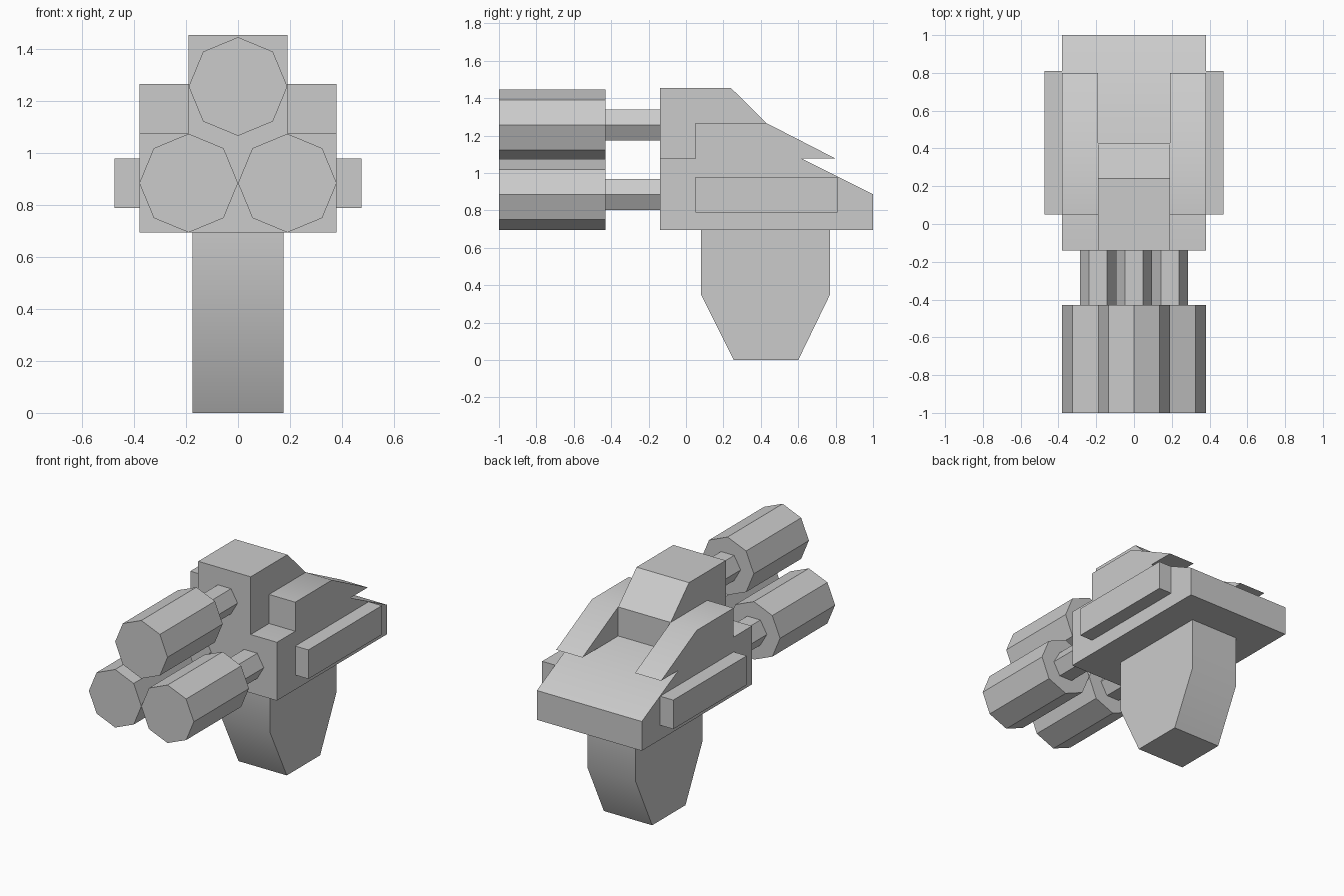
import bpy
import bmesh
import math
from mathutils import Matrix

cube = bpy.data.objects.get("Cube")
if cube:
    bpy.data.objects.remove(cube, do_unlink=True)

grey = bpy.data.materials.new("plain_grey")
grey.use_nodes = True
colour = (0.6, 0.6, 0.6, 1.0)
grey.diffuse_color = colour
grey.node_tree.nodes["Principled BSDF"].inputs["Base Color"].default_value = colour


def finish(name, bm):
    """Turn a bmesh into a shaded object."""
    bmesh.ops.recalc_face_normals(bm, faces=bm.faces)
    mesh = bpy.data.meshes.new(name)
    bm.to_mesh(mesh)
    bm.free()
    mesh.materials.append(grey)
    obj = bpy.data.objects.new(name, mesh)
    bpy.context.collection.objects.link(obj)
    bpy.ops.object.select_all(action='DESELECT')
    obj.select_set(True)
    bpy.context.view_layer.objects.active = obj
    bpy.ops.object.shade_smooth_by_angle(angle=math.radians(30))
    return obj


def side_prism(name, profile, x0, x1):
    """Extrude a (y, z) side profile from x0 to x1."""
    bm = bmesh.new()
    face = bm.faces.new([bm.verts.new((x0, y, z)) for y, z in profile])
    grown = bmesh.ops.extrude_face_region(bm, geom=[face])["geom"]
    for v in grown:
        if isinstance(v, bmesh.types.BMVert):
            v.co.x = x1
    return finish(name, bm)


def tube(name, sides, radius, x, z, y0, y1):
    """Closed cylinder along y with a corner pointing to each side."""
    bm = bmesh.new()
    bmesh.ops.create_cone(bm, cap_ends=True, segments=sides, radius1=radius,
                          radius2=radius, depth=y1 - y0)
    bmesh.ops.rotate(bm, verts=bm.verts, matrix=Matrix.Rotation(math.pi / 2, 3, 'X'))
    # Put the first corner exactly on the x axis
    corner = bm.verts[:][0].co
    turn = math.atan2(corner.z, corner.x)
    bmesh.ops.rotate(bm, verts=bm.verts, matrix=Matrix.Rotation(turn, 3, 'Y'))
    bmesh.ops.translate(bm, verts=bm.verts, vec=(x, (y0 + y1) / 2, z))
    return finish(name, bm)


# Main body: wedge-backed base and the raised central housing
BOTTOM, DECK, SHOULDER, TOP = 0.695, 1.077, 1.267, 1.455
FRONT, HALF, INNER = -0.14, 0.38, 0.19
side_prism("body_base", [(FRONT, BOTTOM), (FRONT, DECK), (0.62, DECK),
                         (1.0, 0.887), (1.0, BOTTOM)], -HALF, HALF)
side_prism("centre_housing", [(FRONT, DECK), (FRONT, TOP), (0.24, TOP),
                              (0.43, SHOULDER), (0.43, DECK)], -INNER, INNER)

# Handle below the body
side_prism("handle", [(0.08, BOTTOM), (0.77, BOTTOM), (0.77, 0.35),
                      (0.6, 0), (0.255, 0), (0.08, 0.35)], -0.175, 0.175)

# Shoulder fins and side rails, mirrored
for side, s in (("left", 1), ("right", -1)):
    side_prism(side + "_fin", [(0.05, DECK), (0.05, SHOULDER), (0.43, SHOULDER),
                               (0.8, DECK)], s * INNER, s * HALF)
    side_prism(side + "_rail", [(0.05, 0.79), (0.05, 0.98), (0.81, 0.98),
                                (0.81, 0.79)], s * HALF, s * 0.475)

# Three barrels, each on a thinner rod
for name, x, z in (("top", 0, 1.257), ("left", 0.19, 0.885), ("right", -0.19, 0.885)):
    tube(name + "_barrel", 8, 0.19, x, z, -1.0, -0.43)
    tube(name + "_rod", 6, 0.095, x, z, -0.43, FRONT)
